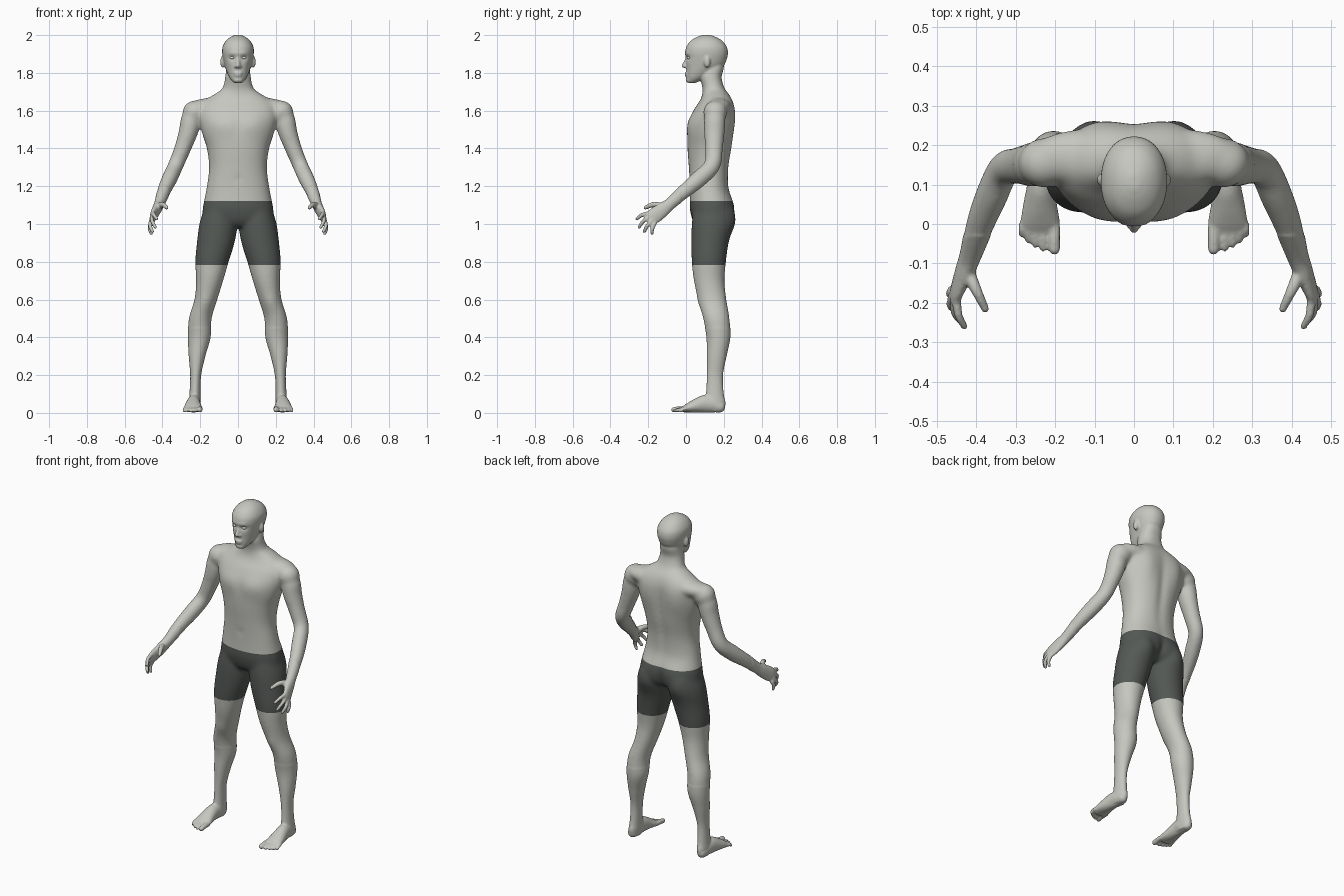
import bpy, bmesh, math
from mathutils import Vector, Matrix

cube = bpy.data.objects.get("Cube")
if cube:
    bpy.data.objects.remove(cube, do_unlink=True)

bm = bmesh.new()


def make_material(name, color):
    m = bpy.data.materials.new(name)
    m.use_nodes = True
    m.diffuse_color = color
    m.node_tree.nodes["Principled BSDF"].inputs["Base Color"].default_value = color
    return m


def refine(rows, n=5):
    """Smooth interpolation through rows of numbers."""
    out = []
    for i in range(len(rows) - 1):
        quad = (rows[max(i - 1, 0)], rows[i], rows[i + 1], rows[min(i + 2, len(rows) - 1)])
        for k in range(n):
            t = k / n
            out.append([b + t * ((c - a) / 2 + t * ((a - 2.5 * b + 2 * c - d / 2)
                        + t * (1.5 * (b - c) + (d - a) / 2))) for a, b, c, d in zip(*quad)])
    out.append(list(rows[-1]))
    return out


def loft(rings):
    rings = [[bm.verts.new(p) for p in ring] for ring in rings]
    n = len(rings[0])
    for a, b in zip(rings, rings[1:]):
        for i in range(n):
            j = (i + 1) % n
            bm.faces.new((a[i], a[j], b[j], b[i]))
    bm.faces.new(rings[0])
    bm.faces.new(rings[-1])


def power(v, p):
    return math.copysign(abs(v) ** (2 / p), v)


def stack(rows, side=1, p=2.0, n=72):
    """Level sections: height, centre x, half width, front y, back y."""
    rings = []
    for z, cx, w, yf, yb in refine(rows):
        angles = [2 * math.pi * i / n for i in range(n)]
        rings.append([(side * (cx + w * power(math.cos(a), p)),
                       (yf + yb) / 2 + (yb - yf) / 2 * power(math.sin(a), p), z) for a in angles])
    loft(rings)


def limb(rows, ref, side=1, n=20):
    """Sections square to a path: x, y, z and two radii, with rounded ends."""
    rows = refine(rows)
    pts = [Vector(r[:3]) for r in rows]
    rings = []
    last = len(rows) - 1
    cap = [(math.sin(q), math.cos(q)) for q in (0.5, 1.0, 1.4)]
    for i, r in enumerate(rows):
        t = (pts[min(i + 1, last)] - pts[max(i - 1, 0)]).normalized()
        u = t.cross(Vector(ref)).normalized()
        v = u.cross(t)
        steps = [(0, 1)]
        if i == 0:
            steps = [(-s, c) for s, c in reversed(cap)] + steps
        if i == last:
            steps = steps + cap
        for along, scale in steps:
            c = pts[i] + t * along * min(r[3], r[4])
            ring = []
            for k in range(n):
                a = 2 * math.pi * k / n
                q = c + scale * (u * r[3] * math.cos(a) + v * r[4] * math.sin(a))
                ring.append((side * q.x, q.y, q.z))
            rings.append(ring)
    loft(rings)


def blob(center, radii, side=1, target=bm):
    m = Matrix.Translation((side * center[0], center[1], center[2])) @ Matrix.Diagonal((*radii, 1))
    bmesh.ops.create_uvsphere(target, u_segments=32, v_segments=20, radius=1, matrix=m)


def push(center, radii, dy, side=1):
    """Press a soft swelling or hollow into everything built so far."""
    middle = (side * center[0], center[1], center[2])
    for v in bm.verts:
        d = sum(((a - b) / r) ** 2 for a, b, r in zip(v.co, middle, radii))
        v.co.y += dy * math.exp(-d)


SIDES = (1, -1)

# Head
stack([(1.747, 0, .022, .012, .05), (1.77, 0, .042, .004, .10), (1.80, 0, .057, .002, .15),
       (1.84, 0, .071, .001, .20), (1.88, 0, .080, -.002, .218), (1.91, 0, .084, -.004, .222),
       (1.94, 0, .081, .003, .215), (1.97, 0, .064, .025, .192), (1.99, 0, .040, .058, .158),
       (2.001, 0, .014, .09, .125)], p=2.15)
for s in SIDES:
    push((.031, 0, 1.88), (.019, .03, .011), .011, s)
    push((.03, 0, 1.903), (.025, .03, .01), -.004, s)
    push((.045, .01, 1.845), (.02, .03, .02), -.003, s)

# Nose, lips and chin
limb([(0, .008, 1.89, .008, .009), (0, .0, 1.862, .01, .010), (0, -.011, 1.838, .013, .012)], (1, 0, 0))
blob((0, .003, 1.797), (.023, .010, .007))
blob((0, .004, 1.785), (.020, .010, .007))
blob((0, .017, 1.763), (.027, .018, .017))

# Torso and neck
stack([(.985, 0, .10, .06, .20), (1.02, 0, .18, .035, .235), (1.08, 0, .187, .02, .248),
       (1.12, 0, .18, .02, .246), (1.2, 0, .165, .02, .225), (1.3, 0, .153, .015, .227),
       (1.4, 0, .165, .008, .243), (1.48, 0, .19, .008, .25), (1.55, 0, .207, .02, .254),
       (1.61, 0, .207, .045, .255), (1.65, 0, .182, .072, .247), (1.68, 0, .137, .085, .233),
       (1.71, 0, .09, .088, .21), (1.74, 0, .074, .083, .196), (1.78, 0, .067, .075, .189),
       (1.83, 0, .06, .09, .2), (1.88, 0, .052, .1, .195)], p=2.25)

# Legs
for s in SIDES:
    stack([(1.08, .10, .08, .04, .235), (1.0, .104, .101, .03, .245), (.9, .118, .1, .028, .225),
           (.8, .138, .089, .03, .212), (.7, .15, .072, .041, .204), (.6, .17, .061, .064, .215),
           (.5, .2, .061, .09, .231), (.4, .205, .06, .108, .235), (.3, .217, .044, .11, .215),
           (.2, .224, .029, .11, .196), (.1, .228, .029, .105, .2), (.05, .23, .031, .085, .21),
           (.01, .23, .025, .1, .2)], s, n=48)

# Muscle shapes, spine, breastbone and navel
for s in SIDES:
    push((.085, .01, 1.53), (.075, .07, .055), -.012, s)
    push((.10, .25, 1.55), (.06, .07, .10), .014, s)
    push((.10, .25, 1.04), (.075, .08, .08), .021, s)
    push((.172, .07, .585), (.03, .05, .045), -.006, s)
push((0, .25, 1.40), (.022, .06, .2), -.012)
push((0, .25, 1.03), (.016, .05, .07), -.016)
push((0, 0, 1.52), (.018, .05, .06), .005)
push((0, .02, 1.235), (.012, .04, .012), .008)

for s in SIDES:
    # Ears, nostrils and shoulders
    blob((.081, .112, 1.858), (.013, .017, .031), s)
    blob((.011, -.001, 1.834), (.010, .011, .009), s)
    blob((.228, .155, 1.592), (.066, .064, .062), s)
    blob((.135, .17, 1.62), (.13, .07, .048), s)

    # Arm and palm
    limb([(.235, .153, 1.61, .045, .04), (.25, .152, 1.55, .057, .054), (.262, .15, 1.49, .056, .052),
          (.293, .148, 1.4, .048, .045), (.33, .138, 1.31, .045, .042), (.362, .07, 1.24, .046, .042),
          (.39, 0, 1.18, .040, .037), (.415, -.08, 1.11, .032, .028), (.430, -.12, 1.078, .038, .024),
          (.448, -.165, 1.045, .042, .017), (.454, -.182, 1.031, .037, .014)], (1, 0, 0), s)

    # Thumb and fingers
    limb([(.425, -.115, 1.085, .022, .019), (.400, -.168, 1.103, .015, .014),
          (.377, -.216, 1.086, .011, .010)], (1, 0, 0), s)
    for root, joint, tip in (((.450, -.195, 1.057), (.445, -.232, 1.048), (.430, -.260, 1.027)),
                             ((.455, -.192, 1.037), (.454, -.226, 1.015), (.438, -.248, .983)),
                             ((.460, -.182, 1.018), (.465, -.207, .988), (.452, -.220, .960)),
                             ((.462, -.167, 1.002), (.467, -.178, .975), (.460, -.180, .950))):
        limb([(*root, .012, .012), (*joint, .0105, .0105), (*tip, .009, .009)], (1, 0, 0), s)

    # Foot and toes
    limb([(.233, .18, .031, .027, .030), (.232, .14, .043, .034, .042), (.235, .1, .048, .036, .047),
          (.238, .05, .037, .043, .036), (.238, .01, .026, .05, .024), (.238, -.008, .02, .050, .018)],
         (0, 0, 1), s)
    for x, tip, r in ((.202, -.064, .0145), (.230, -.062, .009), (.250, -.053, .009),
                      (.268, -.041, .0085), (.284, -.027, .0085)):
        limb([(x, .0, .022, r, r), (x, tip / 2, .021, r, r), (x, tip, .002 + r, r, r)], (0, 0, 1), s)

bmesh.ops.recalc_face_normals(bm, faces=bm.faces[:])
rough = bpy.data.meshes.new("rough_body")
bm.to_mesh(rough)
bm.free()
body = bpy.data.objects.new("body", rough)
bpy.context.collection.objects.link(body)

# Fuse the parts into one skin
fuse = body.modifiers.new("fuse", 'REMESH')
fuse.mode = 'VOXEL'
fuse.voxel_size = 0.0054
soften = body.modifiers.new("soften", 'SMOOTH')
soften.factor = 0.5
soften.iterations = 4
graph = bpy.context.evaluated_depsgraph_get()
skin = bpy.data.meshes.new_from_object(body.evaluated_get(graph))
body.modifiers.clear()
body.data = skin
bpy.data.meshes.remove(rough)
skin.name = "body"
skin.materials.clear()
skin.materials.append(make_material("skin grey", (.56, .57, .52, 1)))
skin.materials.append(make_material("shorts dark grey", (.09, .1, .092, 1)))

# Blend the torso, shoulders and thighs, then cut and colour the shorts
bm = bmesh.new()
bm.from_mesh(skin)
trunk = [v for v in bm.verts if .45 < v.co.z < 1.73 and v.co.y > -.03]
for i in range(30):
    bmesh.ops.smooth_vert(bm, verts=trunk, factor=0.5, use_axis_x=True, use_axis_y=True, use_axis_z=True)
hem, waist = 0.782, 1.123
for z in (hem, waist):
    bmesh.ops.bisect_plane(bm, geom=bm.verts[:] + bm.edges[:] + bm.faces[:], dist=1e-5,
                           plane_co=(0, 0, z), plane_no=(0, 0, 1))
for f in bm.faces:
    c = f.calc_center_median()
    f.material_index = int(hem < c.z < waist and abs(c.x) < 0.29)
    f.smooth = True
bm.to_mesh(skin)
bm.free()

# Eyes
eye_white = make_material("eye light grey", (.7, .71, .68, 1))
for s, name in ((1, "left_eye"), (-1, "right_eye")):
    eye = bmesh.new()
    blob((.031, .016, 1.88), (.013, .012, .008), s, eye)
    for f in eye.faces:
        f.smooth = True
    mesh = bpy.data.meshes.new(name)
    eye.to_mesh(mesh)
    eye.free()
    mesh.materials.append(eye_white)
    bpy.context.collection.objects.link(bpy.data.objects.new(name, mesh))
